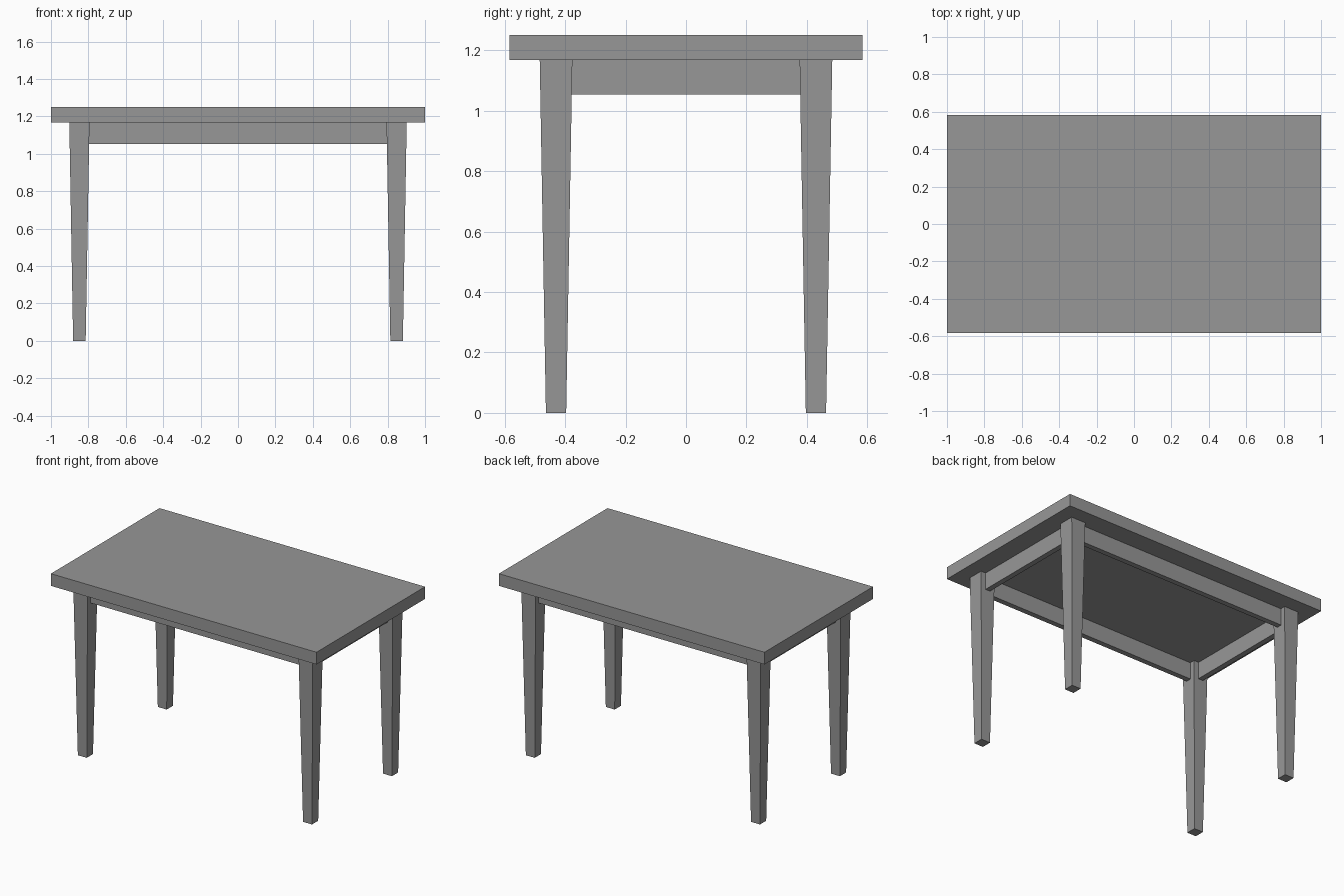
import bpy, bmesh
from mathutils import Vector

if "Cube" in bpy.data.objects:
    bpy.data.objects.remove(bpy.data.objects["Cube"])

TOP_Z, UNDER_Z, APRON_Z = 1.25, 1.167, 1.053
LEG_X, LEG_Y = 0.848, 0.430
LEG_TOP, LEG_FOOT = 0.108, 0.067
APRON_T = 0.036

# Dark grey finish shared by every part
finish = bpy.data.materials.new("dark_grey")
finish.diffuse_color = (0.31, 0.31, 0.31, 1)
finish.use_nodes = True
finish.node_tree.nodes["Principled BSDF"].inputs["Base Color"].default_value = finish.diffuse_color


def box(name, size, centre, foot_scale=1.0):
    """Box whose lower face may be narrowed to make a taper."""
    bm = bmesh.new()
    bmesh.ops.create_cube(bm, size=1)
    for v in bm.verts:
        s = foot_scale if v.co.z < 0 else 1.0
        v.co = Vector((v.co.x * size[0] * s, v.co.y * size[1] * s, v.co.z * size[2]))
    mesh = bpy.data.meshes.new(name)
    bm.to_mesh(mesh)
    bm.free()
    mesh.materials.append(finish)
    ob = bpy.data.objects.new(name, mesh)
    ob.location = centre
    bpy.context.collection.objects.link(ob)
    return ob


# Table top
box("table_top", (2, 1.168, TOP_Z - UNDER_Z), (0, 0, (TOP_Z + UNDER_Z) / 2))

# Tapered legs
for sx, side in ((-1, "left"), (1, "right")):
    for sy, end in ((-1, "front"), (1, "back")):
        box(f"{end}_{side}_leg", (LEG_TOP, LEG_TOP, UNDER_Z),
            (sx * LEG_X, sy * LEG_Y, UNDER_Z / 2), LEG_FOOT / LEG_TOP)

# Aprons centred on the legs, with ends let slightly into them
apron_h, apron_mid = UNDER_Z - APRON_Z, (UNDER_Z + APRON_Z) / 2
inset = LEG_TOP - 0.01
for s, end, side in ((-1, "front", "left"), (1, "back", "right")):
    box(f"{end}_apron", (2 * LEG_X - inset, APRON_T, apron_h), (0, s * LEG_Y, apron_mid))
    box(f"{side}_apron", (APRON_T, 2 * LEG_Y - inset, apron_h), (s * LEG_X, 0, apron_mid))
